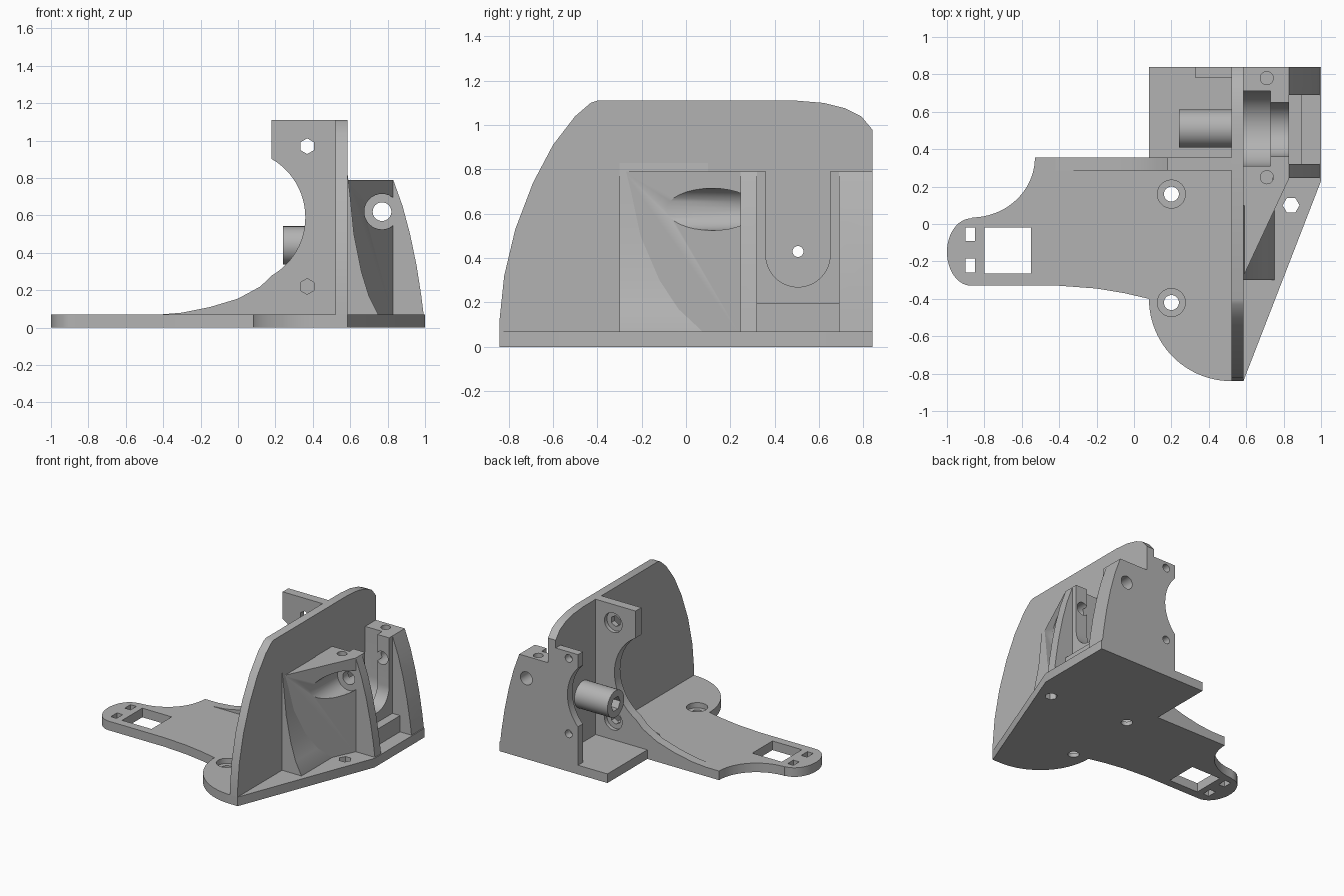
import bpy, bmesh
from math import sin, cos, radians

cube = bpy.data.objects.get("Cube")
if cube:
    bpy.data.objects.remove(cube, do_unlink=True)

grey = bpy.data.materials.new("plain grey")
grey.use_nodes = True
colour = (0.45, 0.45, 0.45, 1)
grey.diffuse_color = colour
grey.node_tree.nodes["Principled BSDF"].inputs["Base Color"].default_value = colour

PLACE = {
    "x": lambda a, b, h: (h, a, b),
    "y": lambda a, b, h: (a, h, b),
    "z": lambda a, b, h: (a, b, h),
}


def arc(cx, cy, rx, ry, start, end, steps=24):
    angles = [radians(start + (end - start) * i / steps) for i in range(steps + 1)]
    return [(cx + rx * cos(t), cy + ry * sin(t)) for t in angles]


def ring(cx, cy, r, sides=32, turn=0):
    return arc(cx, cy, r, r, turn, turn + 360, sides)[:-1]


def rect(a0, b0, a1, b1):
    return [(a0, b0), (a1, b0), (a1, b1), (a0, b1)]


def prism(name, outline, axis, low, high):
    """Extrude a flat outline along one axis."""
    bm = bmesh.new()
    face = bm.faces.new([bm.verts.new(PLACE[axis](a, b, low)) for a, b in outline])
    moved = bmesh.ops.extrude_face_region(bm, geom=[face])["geom"]
    shift = PLACE[axis](0, 0, high - low)
    bmesh.ops.translate(bm, vec=shift, verts=[v for v in moved if isinstance(v, bmesh.types.BMVert)])
    bmesh.ops.recalc_face_normals(bm, faces=bm.faces)
    mesh = bpy.data.meshes.new(name)
    bm.to_mesh(mesh)
    bm.free()
    obj = bpy.data.objects.new(name, mesh)
    bpy.context.collection.objects.link(obj)
    mesh.materials.append(grey)
    return obj


def select(obj):
    bpy.ops.object.select_all(action="DESELECT")
    obj.select_set(True)
    bpy.context.view_layer.objects.active = obj


def cut(obj, outline, axis, low, high):
    """Subtract an extruded outline and discard the cutter."""
    cutter = prism("cutter", outline, axis, low, high)
    mod = obj.modifiers.new("cut", "BOOLEAN")
    mod.operation, mod.solver, mod.object = "DIFFERENCE", "EXACT", cutter
    select(obj)
    bpy.ops.object.modifier_apply(modifier=mod.name)
    bpy.data.objects.remove(cutter, do_unlink=True)


def slot(cy, cz, r):
    """U shape, open at the top."""
    return arc(cy, cz, r, r, 180, 360) + [(cy + r, 1), (cy - r, 1)]


FLOOR, INNER, OUTER = 0.07, 0.52, 0.585

# Base plate with the long arm
base = prism("base_plate",
             arc(-0.87, -0.15, 0.13, 0.18, 90, 270)
             + [(-0.4, -0.33), (-0.2, -0.345), (-0.05, -0.37)]
             + arc(INNER, -0.40, 0.44, 0.44, 180, 270)
             + [(OUTER, -0.84), (1, 0.23), (1, 0.84), (0.08, 0.84), (0.08, 0.355)]
             + arc(-0.87, 0.355, 0.34, 0.32, 0, -89), "z", 0, FLOOR)
for window in (rect(-0.8, -0.265, -0.55, -0.02), rect(-0.9, -0.09, -0.85, -0.02),
               rect(-0.9, -0.26, -0.85, -0.185)):
    cut(base, window, "z", -0.1, 0.2)
for y in (0.16, -0.42):
    cut(base, ring(0.2, y, 0.075), "z", 0.03, 0.2)
    cut(base, ring(0.2, y, 0.04), "z", -0.1, 0.2)
cut(base, ring(0.84, 0.1, 0.045, 6), "z", -0.1, 0.2)

# Tall main plate
main = prism("main_plate",
             [(-0.84, 0), (-0.84, 0.13), (-0.82, 0.32), (-0.77, 0.53), (-0.69, 0.74),
              (-0.6, 0.91), (-0.5, 1.04), (-0.43, 1.1), (-0.4, 1.11), (0.5, 1.11),
              (0.62, 1.1), (0.72, 1.075), (0.79, 1.04), (0.84, 0.98), (0.84, 0)],
             "x", INNER, OUTER)

# Front motor wall, running down into a curved rib on the arm
front_wall = prism("front_motor_wall",
                   [(INNER, 0.01), (INNER, 1.11), (0.18, 1.11)]
                   + arc(0, 0.59, 0.36, 0.36, 60, -60)
                   + [(0.12, 0.22), (0, 0.155), (-0.15, 0.11), (-0.3, 0.08),
                      (-0.42, FLOOR), (-0.42, 0.01)], "y", 0.285, 0.355)
for z in (0.97, 0.22):
    cut(front_wall, ring(0.37, z, 0.075), "y", 0.325, 0.5)
    cut(front_wall, ring(0.37, z, 0.042, 6, 30), "y", 0.2, 0.5)

# Rear motor tab
rear_tab = prism("rear_motor_tab",
                 [(INNER, 0.01), (INNER, 0.92), (0.33, 0.92)]
                 + arc(0.09, 0.59, 0.33, 0.33, 43, -43) + [(0.33, 0.01)],
                 "y", 0.78, 0.84)
for z in (0.87, 0.29):
    cut(rear_tab, ring(0.41, z, 0.03, 16), "y", 0.7, 0.9)

# Round boss with a hex nut socket
boss = prism("shaft_boss", ring(0.51, 0.44, 0.102, 48), "x", 0.24, INNER)
cut(boss, ring(0.51, 0.44, 0.055, 6), "x", 0.1, 0.36)
for part in (boss, main):
    cut(part, ring(0.505, 0.43, 0.025, 16), "x", 0.1, 0.7)

# Outer bracket with a stepped slot
bracket = prism("outer_bracket",
                [(OUTER, 0.01), (OUTER, 0.79), (0.83, 0.79), (0.88, 0.65), (0.92, 0.5),
                 (0.955, 0.33), (0.98, 0.17), (1, 0.01)], "y", 0.245, 0.84)
cut(bracket, slot(0.51, 0.42, 0.2), "x", 0.5, 0.73)
cut(bracket, slot(0.505, 0.415, 0.145), "x", 0.7, 0.86)
cut(bracket, rect(0.32, 0.195, 0.69, 1), "x", 0.83, 1.1)
cut(bracket, rect(0.32, FLOOR, 0.69, 1), "x", 0.895, 1.1)
cut(bracket, ring(0.77, 0.62, 0.05), "y", 0.1, 1)

# Wedge brace in front of the bracket, with a screw channel
wedge = prism("wedge_brace", [(OUTER, -0.28), (0.83, 0.245), (OUTER, 0.245)],
              "z", 0.05, 0.79)
cut(wedge, ring(0.77, 0.62, 0.095), "y", -0.5, 0.3)
for part, y in ((bracket, 0.78), (bracket, 0.25), (wedge, 0.25)):
    cut(part, ring(0.71, y, 0.035, 24), "z", 0.71, 0.9)

# Curved flare between plate and wedge
prism("brace_flare", [(OUTER, 0.05), (0.75, 0.05), (0.75, FLOOR), (0.7, 0.17), (0.66, 0.3),
                      (0.62, 0.5), (0.6, 0.7), (OUTER, 0.83)], "y", -0.3, 0.1)

for obj in list(bpy.context.scene.objects):
    if obj.type == "MESH" and grey.name in obj.data.materials:
        select(obj)
        bpy.ops.object.shade_smooth_by_angle(angle=radians(30))
